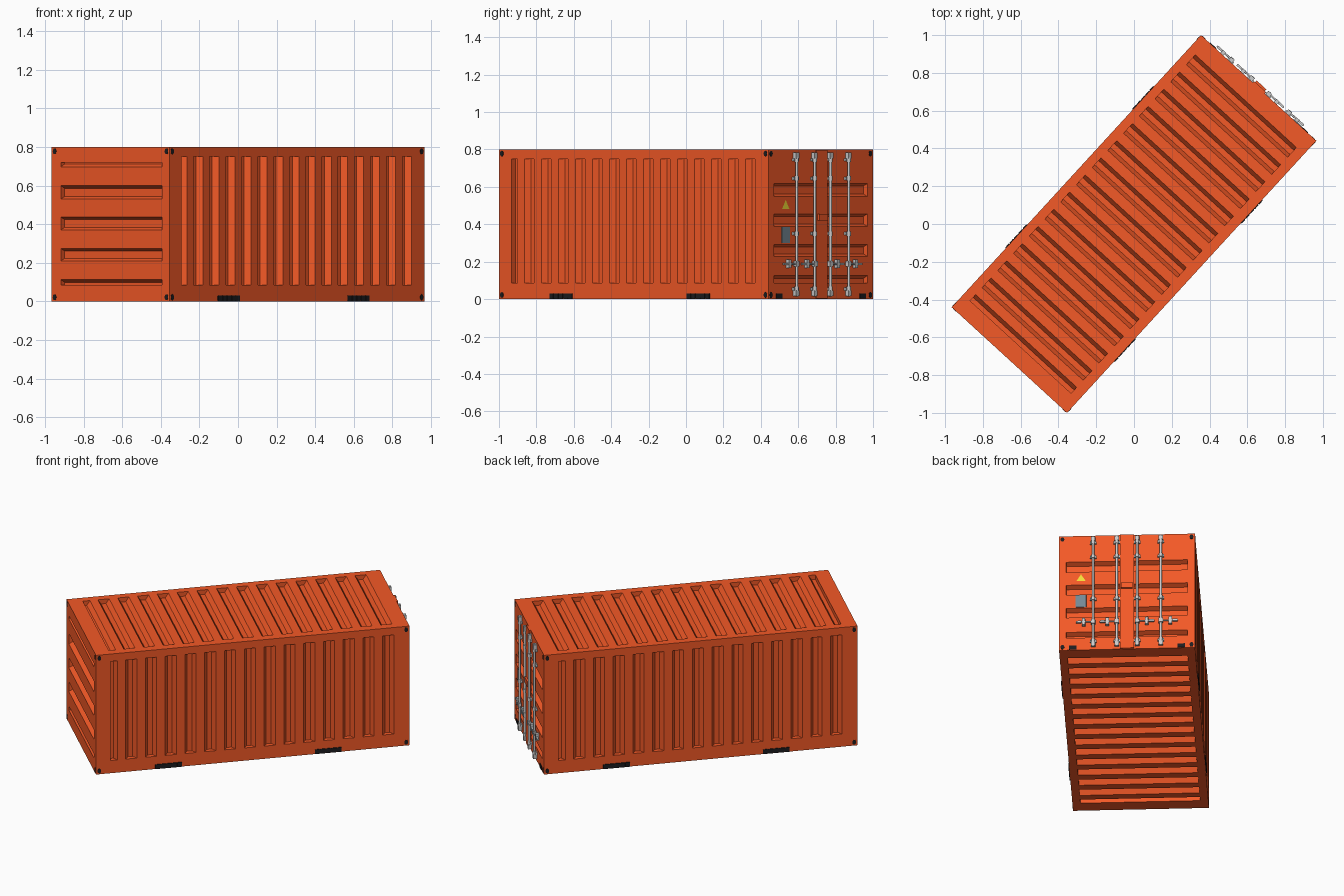
import bpy, bmesh
from math import radians, pi
from mathutils import Matrix, Vector

if "Cube" in bpy.data.objects:
    bpy.data.objects.remove(bpy.data.objects["Cube"])

ROT = Matrix.Rotation(radians(47.5), 4, 'Z')
HL, HW, H = 0.977, 0.414, 0.8          # half length, half width, height
X, Y, Z = Vector((1, 0, 0)), Vector((0, 1, 0)), Vector((0, 0, 1))


def material(name, rgb):
    m = bpy.data.materials.new(name)
    m.diffuse_color = (*rgb, 1)
    m.use_nodes = True
    m.node_tree.nodes["Principled BSDF"].inputs["Base Color"].default_value = m.diffuse_color
    return m


ORANGE = material("orange_paint", (0.9, 0.1, 0.02))
BLACK = material("black", (0.012, 0.012, 0.014))
YELLOW = material("yellow", (0.9, 0.72, 0.04))
SLATE = material("slate", (0.18, 0.25, 0.3))


def finish(bm, name, mat=None, smooth=False):
    me = bpy.data.meshes.new(name)
    bm.to_mesh(me)
    bm.free()
    ob = bpy.data.objects.new(name, me)
    bpy.context.collection.objects.link(ob)
    ob.matrix_world = ROT
    if mat:
        me.materials.append(mat)
    if smooth:
        bpy.context.view_layer.objects.active = ob
        ob.select_set(True)
        bpy.ops.object.shade_smooth_by_angle(angle=radians(35))
        ob.select_set(False)
    return ob


def box(bm, c, s):
    bmesh.ops.create_cube(bm, size=1, matrix=Matrix.Translation(c) @ Matrix.Diagonal((*s, 1)))


def rod(bm, c, r, length, axis='Z', seg=12, squash=(1, 1)):
    turn = {'Z': Matrix(), 'X': Matrix.Rotation(pi / 2, 4, 'Y'),
            'Y': Matrix.Rotation(pi / 2, 4, 'X')}[axis].to_4x4()
    scale = Matrix.Diagonal((squash[0], squash[1], 1, 1))
    bmesh.ops.create_cone(bm, cap_ends=True, segments=seg, radius1=r, radius2=r, depth=length,
                          matrix=Matrix.Translation(c) @ turn @ scale)


def wall(bm, A, B, offset, ra, rb, pb, grooves, depth=0.03):
    """Flat wall facing A x B, grooves pressed in along A, framed outside the pb range."""
    N = A.cross(B)

    def face(pts, flip=False):
        vs = [bm.verts.new(A * a + B * b + N * (offset - d)) for a, b, d in pts]
        bm.faces.new(vs[::-1] if flip else vs)

    def strip(p, q, b0, b1):
        face([(p[0], b0, p[1]), (q[0], b0, q[1]), (q[0], b1, q[1]), (p[0], b1, p[1])])

    # frame rails either side, then flat crests and grooves
    strip((ra[0], 0), (ra[1], 0), rb[0], pb[0])
    strip((ra[0], 0), (ra[1], 0), pb[1], rb[1])
    last = ra[0]
    for a0, a1, s0, s1 in grooves:
        strip((last, 0), (a0, 0), *pb)
        prof = [(a0, 0), (a0 + s0, depth), (a1 - s1, depth), (a1, 0)]
        for p, q in zip(prof, prof[1:]):
            strip(p, q, *pb)
        face([(a, pb[0], d) for a, d in prof], True)
        face([(a, pb[1], d) for a, d in prof])
        last = a1
    strip((last, 0), (ra[1], 0), *pb)


# container shell: sides, roof and floor share one groove pattern
S = 0.02
long_grooves = [(-0.886, -0.842, 0, S)]
long_grooves += [(-0.792 + i * 0.1232, -0.722 + i * 0.1232, S, S) for i in range(14)]
s = 0.014
mid = [(0.21, 0.275, s, s), (0.37, 0.438, s, s), (0.53, 0.6, s, s)]
end_grooves = [(0.085, 0.113, 0, s)] + mid + [(0.698, 0.72, s, 0)]
door_grooves = [(0.085, 0.125, 0, s)] + [(a + 0.018, b + 0.018, s, s) for a, b, _, _ in mid]
L, W, V = (-HL, HL), (-HW, HW), (0, H)
bm = bmesh.new()
wall(bm, X, Z, HW, L, V, (0.085, 0.75), long_grooves)
wall(bm, -X, Z, HW, L, V, (0.085, 0.75), long_grooves)
wall(bm, X, Y, H, L, W, (-0.36, 0.365), long_grooves)
wall(bm, X, -Y, 0, L, W, (-0.365, 0.365), long_grooves)
wall(bm, Z, Y, HL, V, W, (-0.36, 0.35), end_grooves)
wall(bm, Z, -Y, HL, V, W, (-0.37, 0.37), door_grooves)
bmesh.ops.remove_doubles(bm, verts=bm.verts, dist=0.0001)
finish(bm, "container_shell", ORANGE)

# centre door seam cover and its small lock box
bm = bmesh.new()
box(bm, (HL + 0.003, 0, H / 2), (0.014, 0.086, H - 0.004))
box(bm, (HL + 0.012, 0, 0.437), (0.02, 0.07, 0.036))
finish(bm, "door_seam_cover", ORANGE)

# lock rods with guides and cam ends
bm = bmesh.new()
RODX = HL + 0.014
for y in (-0.206, -0.062, 0.062, 0.206):
    rod(bm, (RODX, y, 0.4), 0.0075, 0.77)
    for z in (0.055, 0.35, 0.645, 0.745):
        rod(bm, (RODX, y, z), 0.0115, 0.024)
        box(bm, (HL + 0.005, y, z), (0.014, 0.04, 0.016))
    for z in (0.032, 0.768):
        box(bm, (HL + 0.012, y, z), (0.022, 0.026, 0.03))
finish(bm, "lock_rods", smooth=True)

# horizontal handles with their catches
bm = bmesh.new()
for y in (-0.206, -0.062, 0.062, 0.206):
    d = 1 if y > 0 else -1
    rod(bm, (RODX, y + d * 0.05, 0.188), 0.005, 0.11, 'Y')
    box(bm, (RODX - 0.004, y + d * 0.058, 0.188), (0.022, 0.02, 0.046))
    box(bm, (RODX, y + d * 0.088, 0.188), (0.012, 0.03, 0.012))
    box(bm, (RODX, y, 0.188), (0.02, 0.026, 0.03))
finish(bm, "door_handles", smooth=True)

# data plate and warning triangle
bm = bmesh.new()
box(bm, (HL + 0.001, -0.28, 0.342), (0.006, 0.064, 0.085))
finish(bm, "data_plate", SLATE)
bm = bmesh.new()
vs = [bm.verts.new((HL + 0.003, y, z)) for y, z in ((-0.308, 0.483), (-0.252, 0.483), (-0.28, 0.53))]
f = bm.faces.new(vs)
bmesh.ops.solidify(bm, geom=[f], thickness=0.003)
finish(bm, "warning_triangle", YELLOW)

# corner casting holes on the side and end faces
bm = bmesh.new()
for sx in (-1, 1):
    for sy in (-1, 1):
        for z in (0.022, H - 0.022):
            rod(bm, (sx * (HL - 0.021), sy * HW, z), 0.012, 0.004, 'Y', 10, (1, 1.3))
            rod(bm, (sx * HL, sy * (HW - 0.021), z), 0.012, 0.004, 'X', 10, (1.3, 1))
finish(bm, "corner_holes", BLACK)

# ribbed fork pockets on both sides, mirrored end for end
bm = bmesh.new()
for k in (-1, 1):
    for u in (-0.525, 0.47):
        box(bm, (-k * u, k * HW, 0.017), (0.165, 0.004, 0.024))
        for i in range(5):
            box(bm, (-k * u + (i - 2) * 0.034, k * HW, 0.016), (0.028, 0.01, 0.03))
finish(bm, "fork_pockets", BLACK)

# small rubber stops under the doors
bm = bmesh.new()
for y in (-0.33, 0.33):
    box(bm, (HL, y, 0.016), (0.008, 0.045, 0.026))
finish(bm, "door_stops", BLACK)
